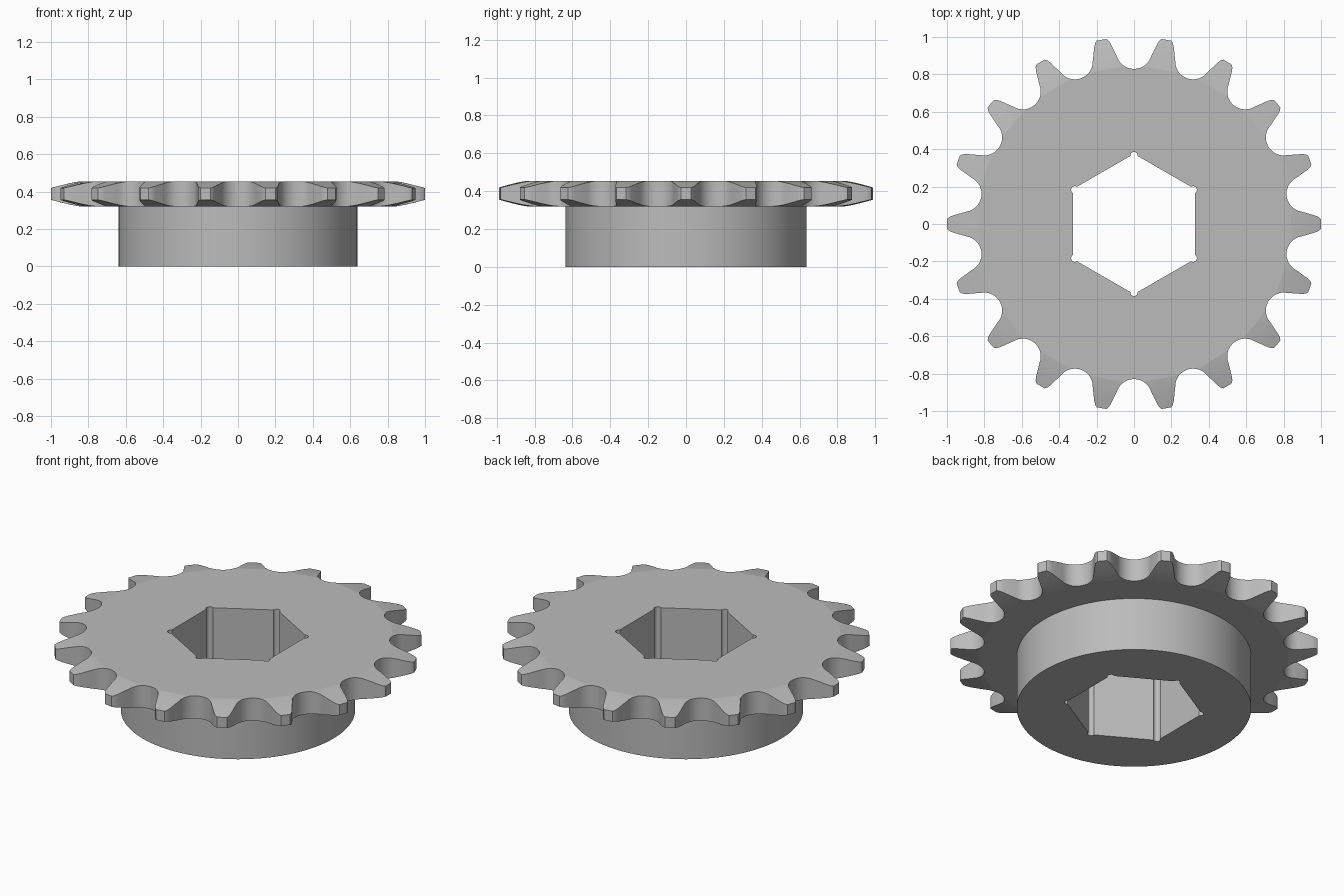
import bpy, bmesh, math
from math import sin, cos, radians, pi

if "Cube" in bpy.data.objects:
    bpy.data.objects.remove(bpy.data.objects["Cube"])

TEETH = 18
Z_LOW, Z_HIGH = 0.32, 0.455          # tooth disc
Z_MID = (Z_LOW + Z_HIGH) / 2
HUB_R, FLAT_R = 0.638, 0.84          # hub radius, edge of the flat disc face
PITCH_R, ROLLER_R = 0.925, 0.096     # roller seats between the teeth

steel = bpy.data.materials.new("steel grey")
steel.diffuse_color = (0.5, 0.5, 0.5, 1)
steel.use_nodes = True
steel.node_tree.nodes["Principled BSDF"].inputs["Base Color"].default_value = steel.diffuse_color


def make_object(name, bm):
    bmesh.ops.recalc_face_normals(bm, faces=bm.faces)
    mesh = bpy.data.meshes.new(name)
    bm.to_mesh(mesh)
    bm.free()
    mesh.materials.append(steel)
    ob = bpy.data.objects.new(name, mesh)
    bpy.context.collection.objects.link(ob)
    return ob


def loft(rings):
    """Closed solid through rings that share a point count."""
    bm = bmesh.new()
    loops = [[bm.verts.new(p) for p in ring] for ring in rings]
    n = len(loops[0])
    for a, b in zip(loops, loops[1:]):
        for i in range(n):
            j = (i + 1) % n
            bm.faces.new((a[i], a[j], b[j], b[i]))
    bm.faces.new(loops[0][::-1])
    bm.faces.new(loops[-1])
    return bm


def half_thickness(r):
    """Disc thickness tapers in a shallow curve toward the tooth tips."""
    t = max(0.0, (r - FLAT_R) / (1 - FLAT_R))
    return (Z_HIGH - Z_LOW) / 2 - 0.036 * t ** 1.25


# Half a tooth in polar form: tip, convex flank, roller seat
seat = radians(180 / TEETH)
cx, cy = PITCH_R * cos(seat), PITCH_R * sin(seat)
half = [(1.0, 0.0), (0.9995, 0.026), (0.988, 0.037), (0.966, 0.046), (0.93, 0.056)]
for i in range(8):
    a = radians(262 - (262 - 190) * i / 7)
    half.append((cx + ROLLER_R * cos(a), cy + ROLLER_R * sin(a)))
half = [(math.hypot(x, y), math.atan2(y, x)) for x, y in half]
tooth = [(r, -a) for r, a in half[:0:-1]] + half[:-1]
outline = [(r, a + k * 2 * pi / TEETH) for k in range(TEETH) for r, a in tooth]


def circle(r, z):
    return [(r * cos(a), r * sin(a), z) for _, a in outline]


def disc_ring(t, side):
    ring = []
    for r, a in outline:
        inner = min(FLAT_R, r - 0.002)
        q = inner + (r - inner) * t
        ring.append((q * cos(a), q * sin(a), Z_MID + side * half_thickness(q)))
    return ring


# Hub and toothed disc as one solid
steps = (0, 0.35, 0.7, 1)
rings = [circle(HUB_R, 0), circle(HUB_R, Z_LOW)]
rings += [disc_ring(t, -1) for t in steps]
rings += [disc_ring(t, 1) for t in reversed(steps)]
sprocket = make_object("sprocket", loft(rings))

# Hexagonal bore with round relief at each corner
bore = []
for k in range(6):
    axis = radians(30 + 60 * k)
    for i in range(13):
        a = axis + radians(-94 + 188 * i / 12)
        bore.append((0.365 * cos(axis) + 0.02 * cos(a),
                     0.365 * sin(axis) + 0.02 * sin(a)))
cutter = make_object("bore_cutter", loft([[(x, y, z) for x, y in bore] for z in (-0.1, 0.6)]))
cutter.hide_render = True

cut = sprocket.modifiers.new("bore", 'BOOLEAN')
cut.operation, cut.solver, cut.object = 'DIFFERENCE', 'EXACT', cutter
bpy.context.view_layer.objects.active = sprocket
sprocket.select_set(True)
cutter.select_set(False)
bpy.ops.object.modifier_apply(modifier=cut.name)
bpy.data.objects.remove(cutter)

# Smooth curved walls, flat end faces
bpy.ops.object.shade_smooth_by_angle(angle=radians(30))
for f in sprocket.data.polygons:
    if abs(f.normal.z) > 0.9995:
        f.use_smooth = False
